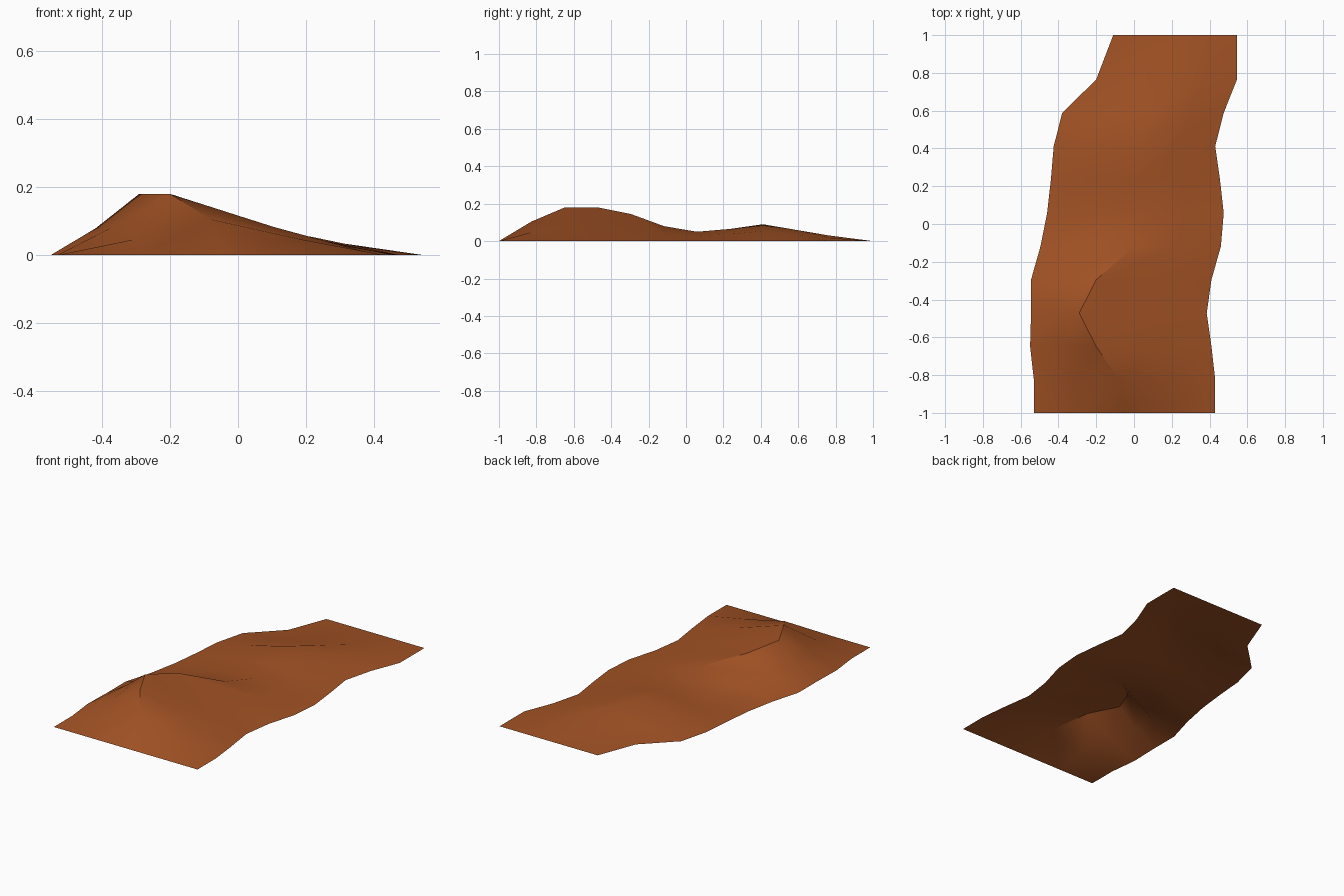
import bpy
import bmesh
import math

default_cube = bpy.data.objects.get("Cube")
if default_cube:
    bpy.data.objects.remove(default_cube, do_unlink=True)


def make_material(name, colour):
    material = bpy.data.materials.new(name)
    material.use_nodes = True
    material.diffuse_color = colour
    material.node_tree.nodes["Principled BSDF"].inputs["Base Color"].default_value = colour
    return material


def blend(start, end, amount):
    return start + (end - start) * amount


# Dune outline and wandering crest, listed from the front end to the back end
left_edge = [-.53, -.53, -.55, -.545, -.545, -.495, -.46, -.44, -.425, -.38, -.2, -.11]
right_edge = [.43, .43, .41, .385, .41, .46, .475, .455, .43, .475, .545, .545]
crest_x = [-.05, -.08, -.2, -.29, -.2, 0, .07, .03, 0, .12, .24, .22]
crest_z = [0, .105, .18, .18, .145, .08, .05, .065, .09, .06, .03, 0]
station_y = [-1] + [blend(-.825, .765, i / 9) for i in range(10)] + [1]

# Steep side sags a little, the gentle side fills out towards the back
STEEP_SAG = .44
GENTLE_FRONT, GENTLE_BACK = .46, .6


def cross_section(index):
    y, x, z = station_y[index], crest_x[index], crest_z[index]
    low, high = left_edge[index], right_edge[index]
    fill = blend(GENTLE_FRONT, GENTLE_BACK, min(1, max(0, (y + .6) / 1)))
    return [
        (low, y, 0),
        (blend(low, x, .5), y, z * STEEP_SAG),
        (x, y, z),
        (blend(x, high, .5), y, z * fill),
        (high, y, 0),
    ]


# Loft the open sand surface through all cross sections
bm = bmesh.new()
rows = [[bm.verts.new(point) for point in cross_section(i)] for i in range(len(station_y))]
for front, back in zip(rows, rows[1:]):
    for column in range(len(front) - 1):
        bm.faces.new((front[column], front[column + 1], back[column + 1], back[column]))

mesh = bpy.data.meshes.new("sand_dune")
bm.to_mesh(mesh)
bm.free()
dune = bpy.data.objects.new("sand_dune", mesh)
bpy.context.collection.objects.link(dune)
mesh.materials.append(make_material("red brown sand", (.36, .085, .018, 1)))

# Smooth slopes with a sharp crest where it is steep
bpy.ops.object.select_all(action="DESELECT")
dune.select_set(True)
bpy.context.view_layer.objects.active = dune
bpy.ops.object.shade_smooth_by_angle(angle=math.radians(30))
